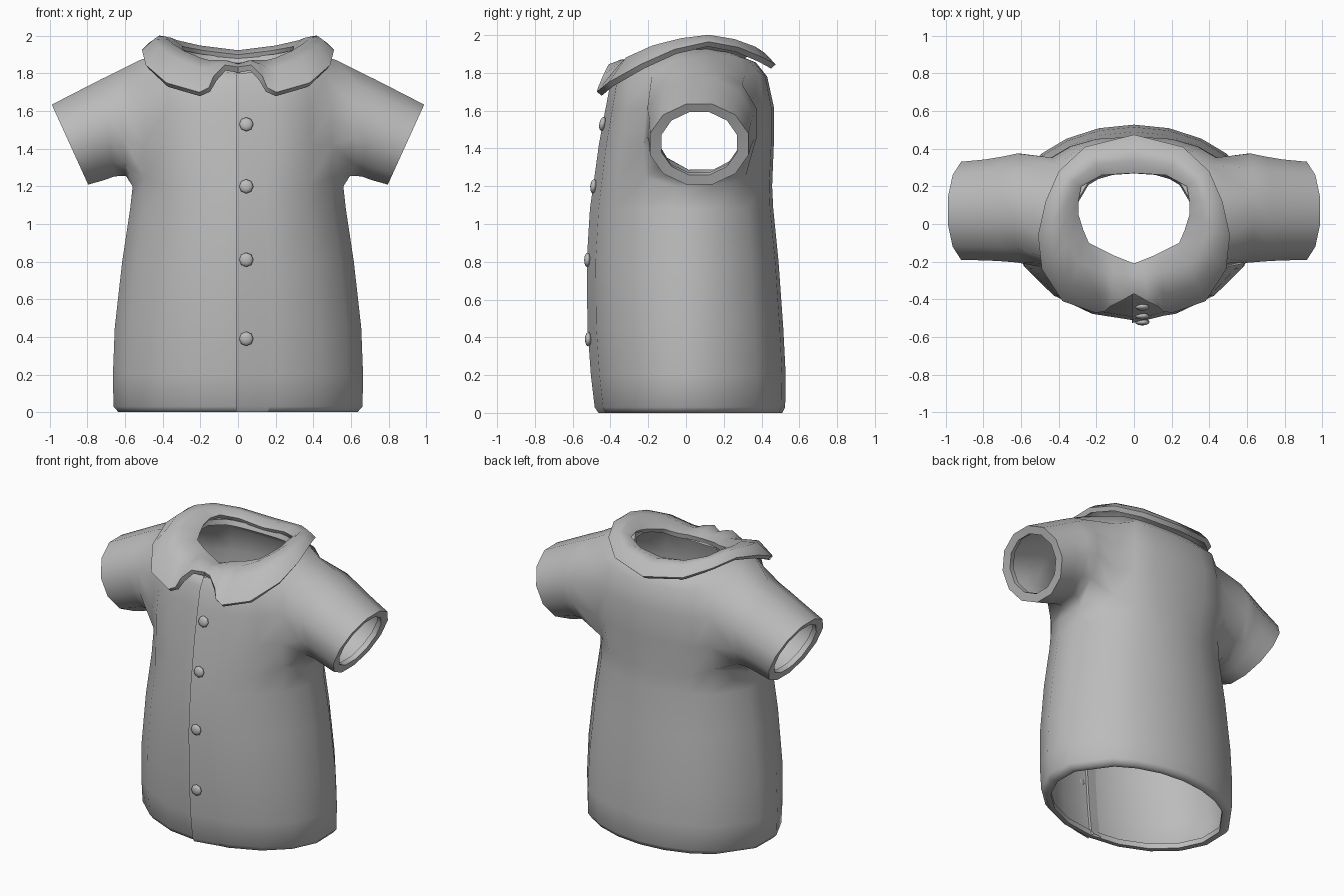
import bpy, bmesh
from math import sin, cos, pi, radians, copysign
from mathutils import Vector

if "Cube" in bpy.data.objects:
    bpy.data.objects.remove(bpy.data.objects["Cube"])

cloth = bpy.data.materials.new("grey cloth")
cloth.use_nodes = True
GREY = (0.5, 0.5, 0.5, 1)
cloth.diffuse_color = GREY
cloth.node_tree.nodes["Principled BSDF"].inputs["Base Color"].default_value = GREY


def finish(bm, name, thickness=0, angle=45):
    """Turn a bmesh into a smooth object, optionally thickened inward."""
    mesh = bpy.data.meshes.new(name)
    bm.to_mesh(mesh)
    bm.free()
    obj = bpy.data.objects.new(name, mesh)
    bpy.context.collection.objects.link(obj)
    mesh.materials.append(cloth)
    bpy.ops.object.select_all(action='DESELECT')
    obj.select_set(True)
    bpy.context.view_layer.objects.active = obj
    if thickness:
        mod = obj.modifiers.new("thickness", 'SOLIDIFY')
        mod.thickness = thickness
        mod.offset = -1
        bpy.ops.object.modifier_apply(modifier=mod.name)
    bpy.ops.object.shade_smooth_by_angle(angle=radians(angle))
    return obj


def strip(rows):
    """Grid of quads through rows of points."""
    bm = bmesh.new()
    verts = [[bm.verts.new(p) for p in row] for row in rows]
    for a, b in zip(verts, verts[1:]):
        for k in range(len(a) - 1):
            bm.faces.new((a[k], a[k + 1], b[k + 1], b[k]))
    return bm


# Torso sections: half width, front y, back y, side z, front z, back z
RINGS = [
    (.605, -.42, .475, 0, 0, 0),
    (.645, -.45, .51, 0, 0, 0),
    (.672, -.47, .525, .03, .03, .03),
    (.675, -.49, .528, .2, .2, .2),
    (.665, -.508, .515, .45, .45, .45),
    (.625, -.512, .49, .8, .8, .8),
    (.582, -.495, .462, 1.08, 1.08, 1.08),
    (.568, -.478, .456, 1.2, 1.2, 1.2),
    (.567, -.448, .465, 1.42, 1.42, 1.42),
    (.56, -.415, .465, 1.62, 1.6, 1.62),
    (.53, -.39, .43, 1.875, 1.73, 1.78),
    (.42, -.355, .37, 1.91, 1.8, 1.855),
    (.315, -.222, .282, 1.932, 1.832, 1.89),
]
ANGLES = [12, 43, 58, 74, 90, 106, 122, 137, 168] + list(range(190, 360, 20))
SEG, MID_Y = 18, .04
LOW, HIGH = 7, 10


def torso_point(i, deg):
    hx, yf, yb, zs, zf, zb = RINGS[i]
    c, s = cos(radians(deg)), sin(radians(deg))
    y_end, z_end, power = (yb, zb, .8) if s > 0 else (yf, zf, .87)
    if i <= LOW:  # the skirt is a plain oval, the chest is squarer
        power = .93 if i == LOW else 1
    px, py = (copysign(abs(v) ** power, v) for v in (c, s))
    return Vector((hx * px, MID_Y + abs(py) * (y_end - MID_Y), zs + (z_end - zs) * s * s))


# Shirt body with an armhole of three by three cells on each side
bm = bmesh.new()
grid = [[bm.verts.new(torso_point(i, deg)) for deg in ANGLES] for i in range(len(RINGS))]
arm_cols = {16, 17, 0, 7, 8, 9}
for i in range(len(RINGS) - 1):
    for j in range(SEG):
        if LOW <= i < HIGH and j in arm_cols:
            continue
        n = (j + 1) % SEG
        bm.faces.new((grid[i][j], grid[i][n], grid[i + 1][n], grid[i + 1][j]))

# Sleeves bridged out of the armholes, ending in a turned hem
loop = ([(HIGH, j) for j in (1, 0, 17)] + [(i, 16) for i in (10, 9, 8)]
        + [(LOW, j) for j in (16, 17, 0)] + [(i, 1) for i in (7, 8, 9)])
# Sleeve sections: centre x, y, z, upward x, upward z, half depth
SLEEVE = [(.615, .085, 1.535, .02, .289, .3), (.69, .08, 1.512, .035, .268, .288),
          (.77, .075, 1.475, .062, .25, .278), (.893, .07, 1.422, .1, .22, .27),
          (.889, .07, 1.426, .077, .172, .208)]
for side in (1, -1):
    ring = [grid[i][j if side > 0 else (8 - j) % SEG] for i, j in loop]
    for corner in ring[::3]:
        corner.co.y += (.06 - corner.co.y) * .06
        corner.co.z += (1.53 - corner.co.z) * .15
    for cx, cy, cz, ux, uz, depth in SLEEVE:
        new = []
        for k in range(12):
            a = radians(45 + 30 * k)
            new.append(bm.verts.new((side * (cx + ux * sin(a)), cy + depth * cos(a),
                                     cz + uz * sin(a))))
        for k in range(12):
            n = (k + 1) % 12
            quad = (ring[k], ring[n], new[n], new[k])
            bm.faces.new(quad if side > 0 else quad[::-1])
        ring = new
finish(bm, "shirt_body", .036, 75)


# Front overlap and the inner flap behind it
def front_strip(name, columns):
    rows = []
    for i in range(1, 12):
        a, b = torso_point(i, 270), torso_point(i, 290)
        rows.append([a.lerp(b, t) + Vector((0, push, 0)) for t, push in columns])
    finish(strip(rows), name, 0, 40)


front_strip("front_overlap", [(-.05, .02), (-.05, -.012), (.4, -.007), (.9, .004)])
front_strip("inner_flap", [(0, .02), (0, .055), (-.3, .06), (-.3, .02)])

# Collar: inner edge and outer edge from front to back, and height of the roll
INNER = [(0, -.21, 1.84), (.05, -.19, 1.85), (.1, -.17, 1.86), (.15, -.145, 1.865),
         (.19, -.125, 1.875), (.24, -.1, 1.89), (.27, -.03, 1.91), (.295, .05, 1.93),
         (.295, .12, 1.945), (.28, .2, 1.94), (.17, .26, 1.92), (0, .27, 1.9)]
OUTER = [(0, -.37, 1.835), (.07, -.41, 1.845), (.13, -.44, 1.785), (.155, -.465, 1.725),
         (.205, -.472, 1.7), (.38, -.41, 1.75), (.49, -.24, 1.845), (.51, -.06, 1.925),
         (.47, .12, 1.965), (.4, .28, 1.935), (.26, .41, 1.88), (0, .475, 1.845)]
ROLL = [.015, .025, .045, .065, .08, .095, .085, .06, .045, .045, .05, .05]
columns = []
for p, q, lift in zip(INNER, OUTER, ROLL):
    p, q = Vector(p), Vector(q)
    columns.append([p.lerp(q, t) + Vector((0, 0, lift * h))
                    for t, h in ((0, 0), (.35, .85), (.7, .95), (1, 0))])
mirrored = [[Vector((-p.x, p.y, p.z)) for p in col] for col in columns[-2::-1]]
bm = strip(columns + mirrored)
bmesh.ops.remove_doubles(bm, verts=bm.verts, dist=.0005)
finish(bm, "collar", .033, 50)

# Buttons with a small backing inside the shirt
for n, (y, z, tilt) in enumerate([(-.518, .39, 0), (-.522, .81, 2), (-.49, 1.2, 6),
                                  (-.442, 1.53, 12)]):
    for part, offset, size, flat in (("button", 0, .038, .45), ("button_backing", .048, .03, .4)):
        bm = bmesh.new()
        bmesh.ops.create_uvsphere(bm, u_segments=8, v_segments=6, radius=size)
        bmesh.ops.scale(bm, vec=(1, 1, flat), verts=bm.verts)
        obj = finish(bm, f"{part}_{n + 1}", 0, 60)
        obj.rotation_euler = (pi / 2 - radians(tilt), 0, 0)
        obj.location = (.044, y + offset, z)
